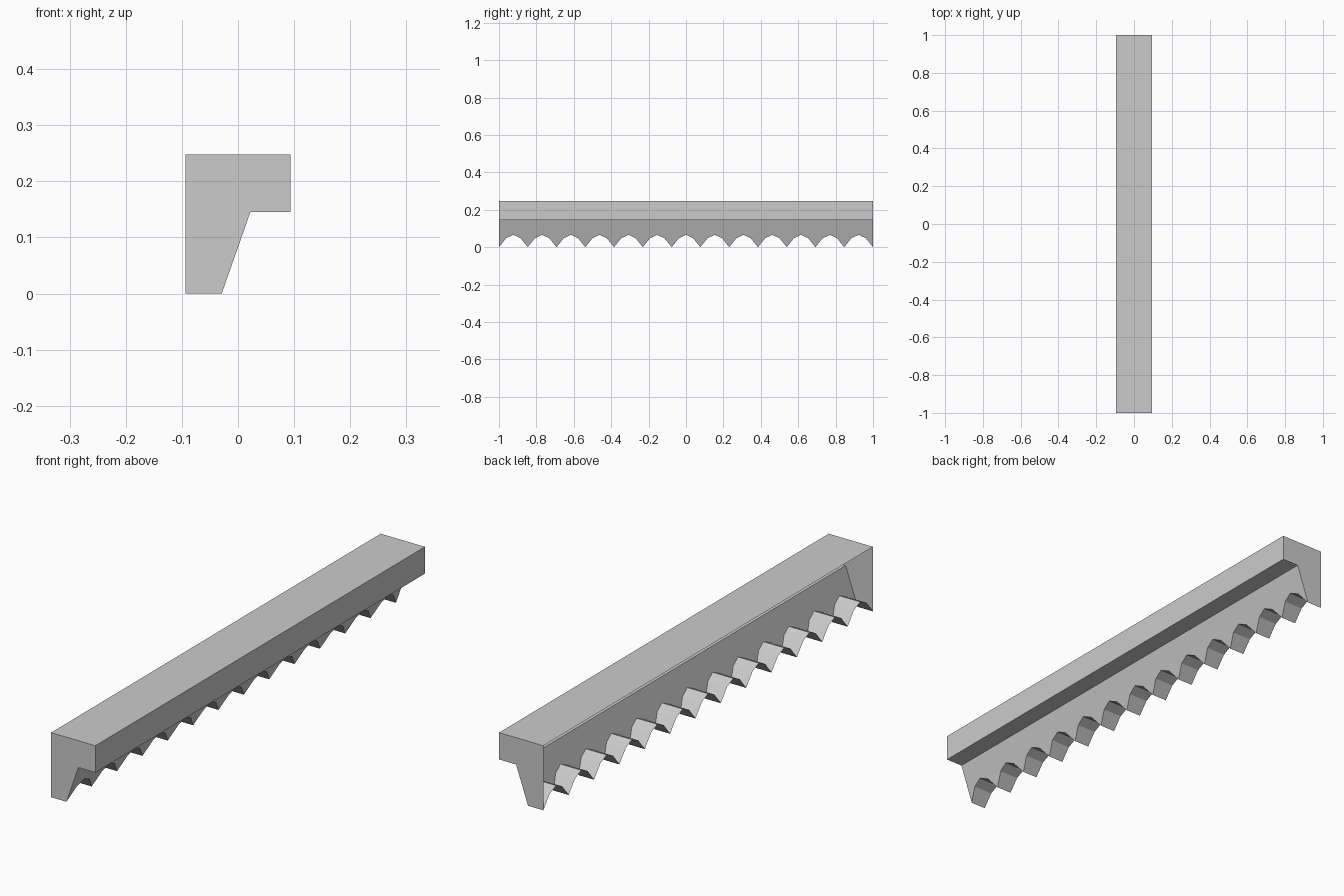
import bpy, bmesh

if "Cube" in bpy.data.objects:
    bpy.data.objects.remove(bpy.data.objects["Cube"])

# Overall profile (x, z) of the trim
XB, XF = -0.094, 0.094          # open back, front lip
TOP, SHELF = 0.248, 0.145
X_FOOT, X_NECK = -0.029, 0.022  # bottom and top of sloped face
ARCHES = 13
PITCH = 2.0 / ARCHES
ARCH = [(0.0, 0.0), (0.25, 0.048), (0.5, 0.066), (0.75, 0.048)]

# Scalloped lower edge as (y, z)
edge = [(-1 + (i + t) * PITCH, z) for i in range(ARCHES) for t, z in ARCH]
edge.append((1.0, 0.0))


def slope_x(z):
    return X_FOOT + (X_NECK - X_FOOT) * z / SHELF


bm = bmesh.new()
back = [bm.verts.new((XB, y, z)) for y, z in edge]
front = [bm.verts.new((slope_x(z), y, z)) for y, z in edge]


def end_loop(y):
    pts = [(X_NECK, SHELF), (XF, SHELF), (XF, TOP), (XB, TOP)]
    return [bm.verts.new((x, y, z)) for x, z in pts]


a, b = end_loop(-1), end_loop(1)

# Shelf underside, front lip and top
for i in range(3):
    bm.faces.new((a[i], a[i + 1], b[i + 1], b[i]))

# Sloped valance with scalloped edge
bm.faces.new(front + [b[0], a[0]])

# Arch undersides
for i in range(len(edge) - 1):
    bm.faces.new((back[i], back[i + 1], front[i + 1], front[i]))

# End caps; the wall side stays open
bm.faces.new([back[0], front[0]] + a)
bm.faces.new([front[-1], back[-1]] + b[::-1])

bmesh.ops.recalc_face_normals(bm, faces=bm.faces[:])
top_face = max(bm.faces, key=lambda f: f.calc_center_median().z)
if top_face.normal.z < 0:
    bmesh.ops.reverse_faces(bm, faces=bm.faces[:])

mesh = bpy.data.meshes.new("scalloped_trim")
bm.to_mesh(mesh)
bm.free()
bpy.context.collection.objects.link(bpy.data.objects.new("scalloped_trim", mesh))
